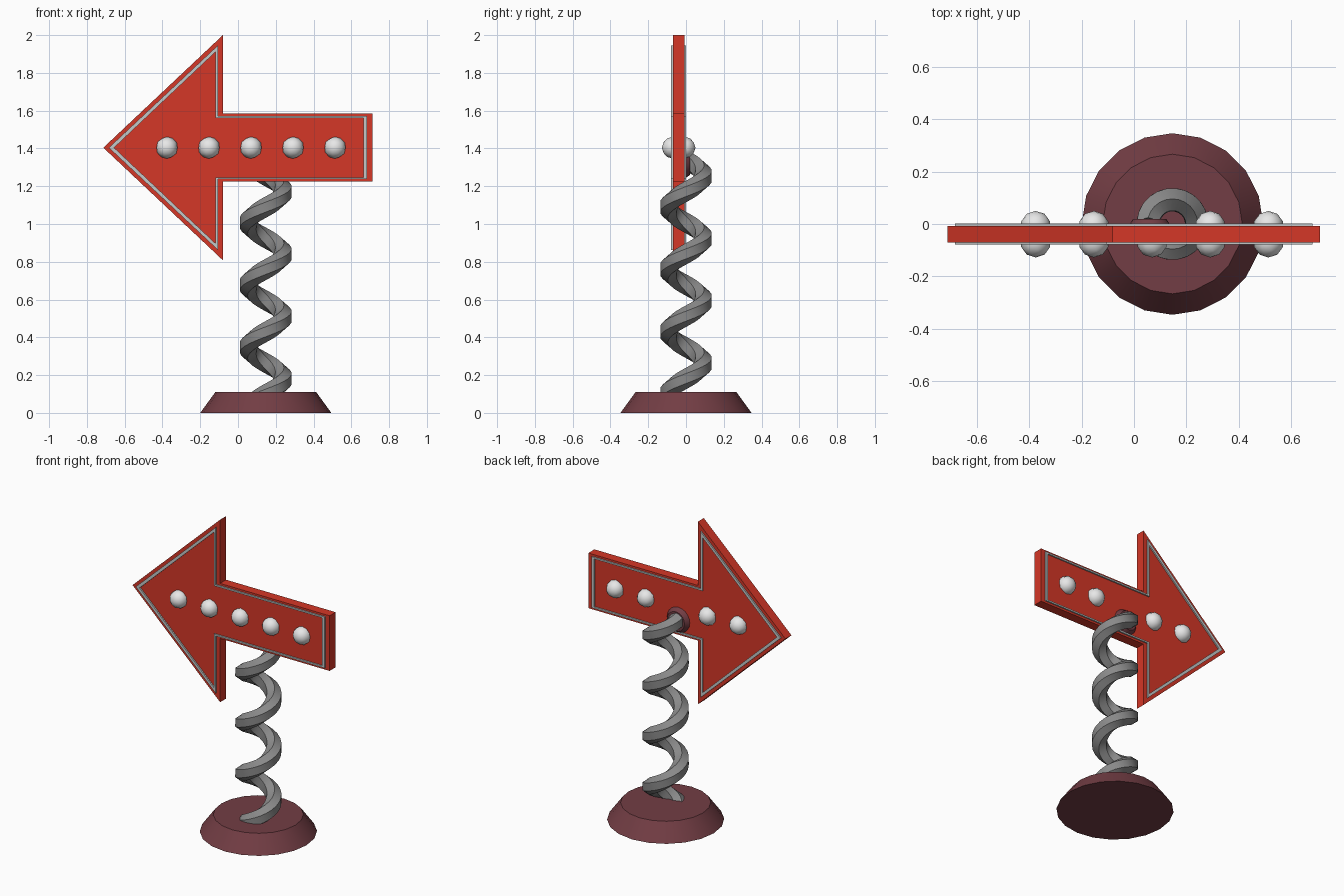
import bpy, bmesh, math
from mathutils import Vector, Matrix

cube = bpy.data.objects.get("Cube")
if cube:
    bpy.data.objects.remove(cube, do_unlink=True)


def material(name, rgb):
    m = bpy.data.materials.new(name)
    m.use_nodes = True
    m.diffuse_color = (*rgb, 1)
    m.node_tree.nodes["Principled BSDF"].inputs["Base Color"].default_value = (*rgb, 1)
    return m


RED = material("sign red", (0.66, 0.038, 0.02))
TRIM = material("trim silver", (0.55, 0.58, 0.58))
BULB = material("bulb white", (0.8, 0.8, 0.8))
STEEL = material("spring grey", (0.25, 0.25, 0.25))
MAROON = material("base maroon", (0.17, 0.047, 0.058))


def finish(name, bm, mat, smooth_angle=None):
    bmesh.ops.recalc_face_normals(bm, faces=bm.faces[:])
    mesh = bpy.data.meshes.new(name)
    bm.to_mesh(mesh)
    bm.free()
    mesh.materials.append(mat)
    ob = bpy.data.objects.new(name, mesh)
    bpy.context.collection.objects.link(ob)
    if smooth_angle:
        bpy.ops.object.select_all(action='DESELECT')
        ob.select_set(True)
        bpy.context.view_layer.objects.active = ob
        bpy.ops.object.shade_smooth_by_angle(angle=math.radians(smooth_angle))
    return ob


AXIS_X, SIGN_Z = 0.147, 1.404   # spring axis, arrow centre line
FRONT, BACK = -0.07, -0.008     # faces of the arrow board


def arrow(tip, neck, tail, head_half, shaft_half):
    """Outline of an arrow pointing to -x, symmetric about SIGN_Z."""
    upper = [(neck, head_half), (neck, shaft_half), (tail, shaft_half)]
    pts = [(tip, 0)] + upper + [(x, -z) for x, z in reversed(upper)]
    return [(x, SIGN_Z + z) for x, z in pts]


# Arrow board
bm = bmesh.new()
face = bm.faces.new([bm.verts.new((x, FRONT, z))
                     for x, z in arrow(-0.713, -0.08, 0.711, 0.596, 0.18)])
ext = bmesh.ops.extrude_face_region(bm, geom=[face])
bmesh.ops.translate(bm, vec=(0, BACK - FRONT, 0),
                    verts=[v for v in ext["geom"] if isinstance(v, bmesh.types.BMVert)])
finish("arrow_board", bm, RED)

# Raised trim line on both sides of the board
outer = arrow(-0.684, -0.106, 0.682, 0.542, 0.167)
inner = arrow(-0.656, -0.119, 0.664, 0.507, 0.157)
for name, y0, y1 in (("front_trim", FRONT, FRONT - 0.009), ("back_trim", BACK, BACK + 0.009)):
    bm = bmesh.new()
    loops = [[bm.verts.new((x, y, z)) for x, z in pts]
             for pts, y in ((outer, y0), (outer, y1), (inner, y1), (inner, y0))]
    n = len(outer)
    for a, b in zip(loops, loops[1:] + loops[:1]):
        for i in range(n):
            j = (i + 1) % n
            bm.faces.new((a[i], a[j], b[j], b[i]))
    finish(name, bm, TRIM)

# Round bulbs, the back middle one gives way to the mount
for side, y in (("front", FRONT), ("back", BACK)):
    for i in range(5):
        if side == "back" and i == 2:
            continue
        bm = bmesh.new()
        bmesh.ops.create_icosphere(bm, subdivisions=2, radius=0.058)
        bmesh.ops.translate(bm, vec=(-0.376 + 0.2225 * i, y, SIGN_Z), verts=bm.verts[:])
        finish(f"{side}_bulb_{i + 1}", bm, BULB, 60)


# Tapered discs: floor base and the mount behind the arrow
def tapered_disc(name, r1, r2, height, matrix):
    bm = bmesh.new()
    bmesh.ops.create_cone(bm, cap_ends=True, segments=20, radius1=r1, radius2=r2,
                          depth=height, matrix=matrix @ Matrix.Translation((0, 0, height / 2)))
    finish(name, bm, MAROON, 30)


tapered_disc("base", 0.347, 0.267, 0.11, Matrix.Translation((AXIS_X, 0, 0)))
tapered_disc("spring_mount", 0.082, 0.063, 0.028,
             Matrix.Translation((0.06, BACK, 1.322)) @ Matrix.Rotation(-math.pi / 2, 4, 'X'))

# Coil spring: a hexagon swept along a helix
R, PITCH, TURNS, STEPS, SECTION = 0.093, 0.33, 4, 24, 0.05
bm = bmesh.new()
rings = []
for k in range(TURNS * STEPS + 1):
    t = k / STEPS
    a = math.pi + 2 * math.pi * t
    out = Vector((math.cos(a), math.sin(a), 0))
    tangent = Vector((-math.sin(a), math.cos(a), PITCH / (2 * math.pi * R))).normalized()
    up = out.cross(tangent)
    centre = Vector((AXIS_X, 0, 0.017 + PITCH * t)) + out * R
    ring = []
    for s in range(6):
        b = math.radians(30 + 60 * s)
        p = centre + SECTION * (math.cos(b) * out + math.sin(b) * up)
        p.z = max(p.z, 0.005)
        ring.append(bm.verts.new(p))
    rings.append(ring)
for a, b in zip(rings, rings[1:]):
    for s in range(6):
        q = (s + 1) % 6
        bm.faces.new((a[s], a[q], b[q], b[s]))
bm.faces.new(rings[0])
bm.faces.new(rings[-1])
finish("coil_spring", bm, STEEL, 30)
